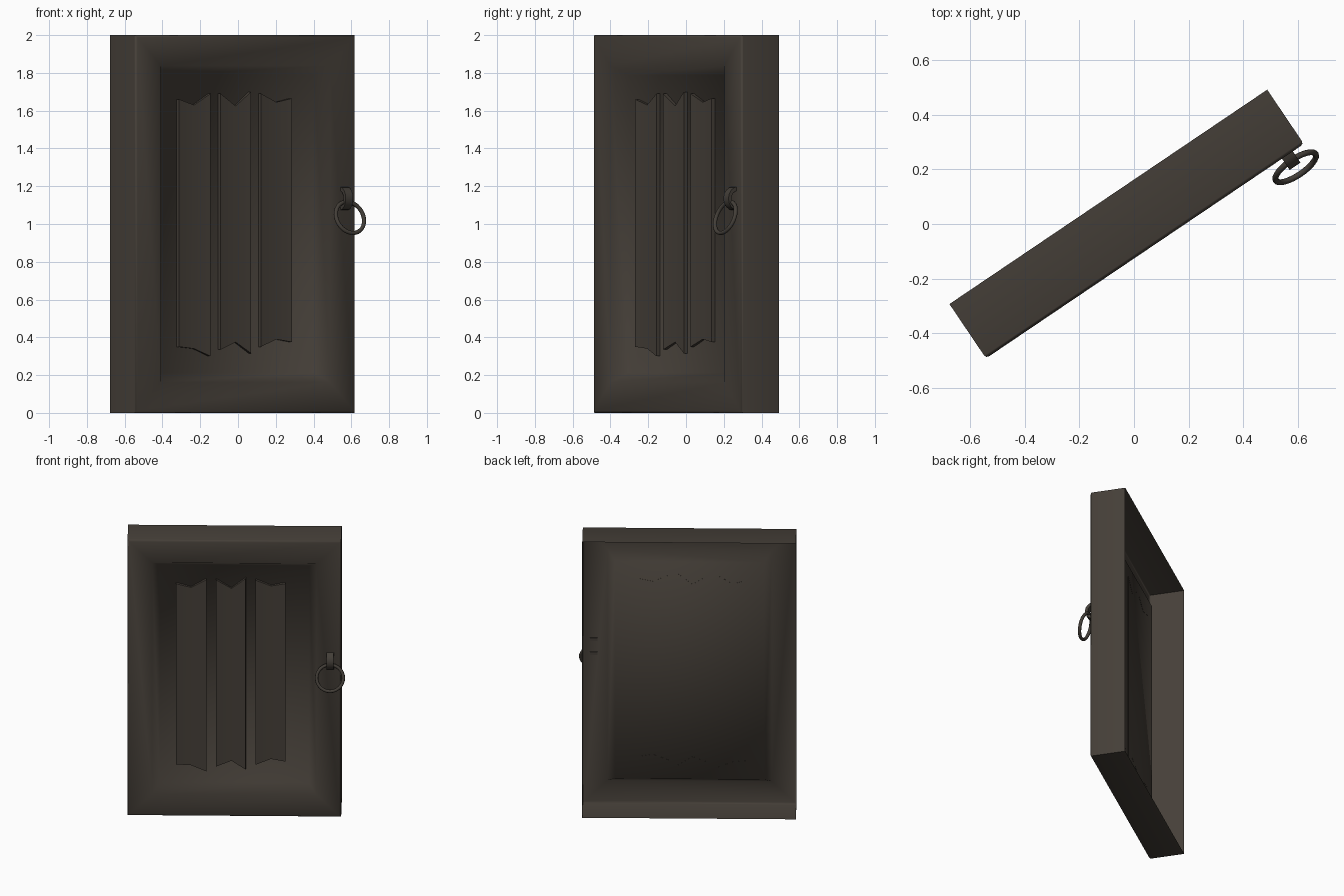
import bpy, bmesh, math
from mathutils import Matrix

if "Cube" in bpy.data.objects:
    bpy.data.objects.remove(bpy.data.objects["Cube"])

# The door is modelled in its own frame (x along, -y front) and then swung open
SWING = Matrix.Translation((-0.027, 0, 0)) @ Matrix.Rotation(math.radians(34), 4, 'Z')


def material(name, rgb):
    m = bpy.data.materials.new(name)
    m.diffuse_color = (*rgb, 1)
    m.use_nodes = True
    m.node_tree.nodes["Principled BSDF"].inputs["Base Color"].default_value = m.diffuse_color
    return m


WOOD = material("dark_wood", (0.060, 0.050, 0.040))
IRON = material("dark_iron", (0.057, 0.049, 0.040))


def finish(name, bm, mat, angle, local=Matrix()):
    me = bpy.data.meshes.new(name)
    bm.to_mesh(me)
    bm.free()
    ob = bpy.data.objects.new(name, me)
    bpy.context.collection.objects.link(ob)
    me.materials.append(mat)
    ob.matrix_world = SWING @ local
    bpy.ops.object.select_all(action='DESELECT')
    ob.select_set(True)
    bpy.context.view_layer.objects.active = ob
    bpy.ops.object.shade_smooth_by_angle(angle=math.radians(angle))
    return ob


# Door shell: nested rectangles, open at the back, with a sunken front panel
HALF, HEIGHT = 0.7025, 2.0
bm = bmesh.new()
loops = []
for inset, y in [(0, 0.12), (0, -0.108), (0.004, -0.116), (0.012, -0.12),
                 (0.162, -0.12), (0.212, -0.04)]:
    u, z0, z1 = HALF - inset, inset, HEIGHT - inset
    loops.append([bm.verts.new(p) for p in
                  [(-u, y, z0), (u, y, z0), (u, y, z1), (-u, y, z1)]])
for a, b in zip(loops, loops[1:]):
    for i in range(4):
        j = (i + 1) % 4
        bm.faces.new((a[i], a[j], b[j], b[i]))
bm.faces.new(loops[-1])
finish("door_shell", bm, WOOD, 62)

# Three folded boards with ragged ends: (x, bottom, top) for left, crease, right
boards = [
    [(-0.386, 0.35, 1.66), (-0.285, 0.34, 1.63), (-0.185, 0.30, 1.69)],
    [(-0.122, 0.335, 1.69), (-0.02, 0.375, 1.625), (0.074, 0.315, 1.70)],
    [(0.137, 0.35, 1.69), (0.24, 0.39, 1.645), (0.335, 0.375, 1.665)],
]
for n, cols in enumerate(boards):
    bm = bmesh.new()
    rows = []
    for y_edge, y_mid in [(-0.064, -0.056), (-0.039, -0.039)]:
        low = [bm.verts.new((x, y_mid if i == 1 else y_edge, b))
               for i, (x, b, t) in enumerate(cols)]
        top = [bm.verts.new((x, y_mid if i == 1 else y_edge, t))
               for i, (x, b, t) in enumerate(cols)]
        rows.append((low, top))
    (fl, ft), (bl, bt) = rows
    for i in range(2):
        bm.faces.new((fl[i], fl[i + 1], ft[i + 1], ft[i]))
        bm.faces.new((ft[i], ft[i + 1], bt[i + 1], bt[i]))
        bm.faces.new((fl[i + 1], fl[i], bl[i], bl[i + 1]))
    bm.faces.new((fl[0], ft[0], bt[0], bl[0]))
    bm.faces.new((fl[2], bl[2], bt[2], ft[2]))
    finish(f"panel_board_{n + 1}", bm, WOOD, 40)

# Staple holding the ring: a flat strip bent in an arc out of the frame
RING_X = 0.63
bm = bmesh.new()
sections = []
for k in range(9):
    a = math.pi * k / 8
    ring = []
    for side, r in [(-1, 1.0), (1, 1.0), (1, 0.66), (-1, 0.66)]:
        ring.append(bm.verts.new((RING_X + side * 0.024,
                                  -0.112 - 0.058 * r * math.sin(a),
                                  1.135 + 0.062 * r * math.cos(a))))
    sections.append(ring)
for a, b in zip(sections, sections[1:]):
    for i in range(4):
        j = (i + 1) % 4
        bm.faces.new((a[i], a[j], b[j], b[i]))
bm.faces.new(sections[0])
bm.faces.new(sections[-1][::-1])
bmesh.ops.recalc_face_normals(bm, faces=bm.faces)
finish("ring_staple", bm, IRON, 40)

# Pull ring, hanging with its lower side swung outward
bpy.ops.mesh.primitive_torus_add(major_radius=0.088, minor_radius=0.011,
                                 major_segments=32, minor_segments=10)
ring = bpy.context.object
ring.name = "pull_ring"
ring.data.materials.append(IRON)
ring.matrix_world = (SWING @ Matrix.Translation((RING_X, -0.174, 1.035))
                     @ Matrix.Rotation(math.radians(70), 4, 'X'))
bpy.ops.object.shade_smooth()
